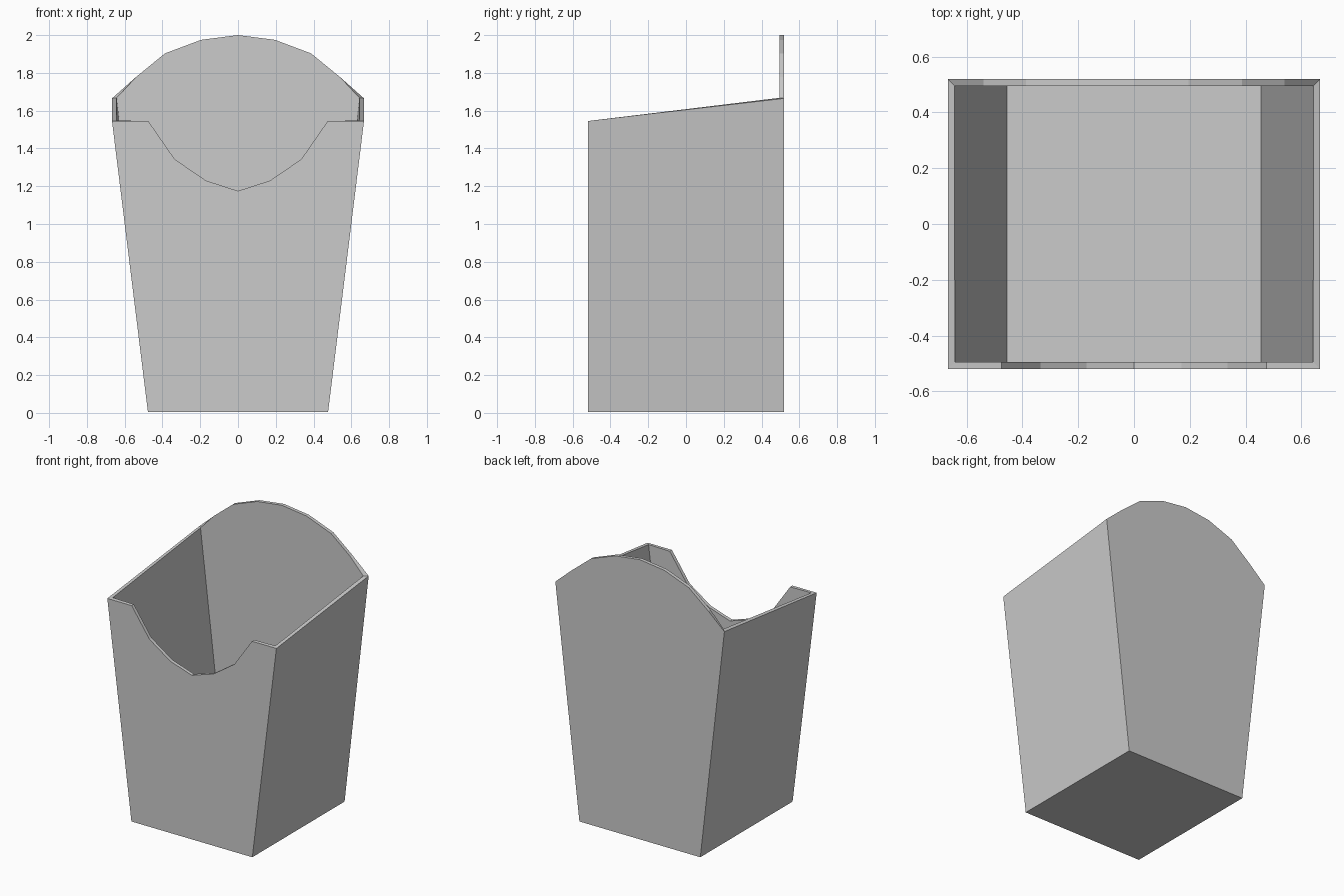
import bpy, bmesh

if "Cube" in bpy.data.objects:
    bpy.data.objects.remove(bpy.data.objects["Cube"])

DEPTH = 0.52      # half depth
BASE_Z = 0.005
WALL = 0.025

# right half outlines (x, z), from the bottom corner to the centre top
front_half = [(0.477, BASE_Z), (0.667, 1.545), (0.475, 1.545),
              (0.335, 1.343), (0.17, 1.23), (0, 1.175)]
back_half = [(0.477, BASE_Z), (0.667, 1.665), (0.54, 1.778),
             (0.387, 1.903), (0.195, 1.975), (0, 2.0)]

bm = bmesh.new()


def panel_loop(half, y):
    """Vertices of a mirrored outline, starting at bottom right."""
    pts = half + [(-x, z) for x, z in reversed(half[:-1])]
    return [bm.verts.new((x, y, z)) for x, z in pts]


# front and back panels
front = panel_loop(front_half, -DEPTH)
back = panel_loop(back_half, DEPTH)
bm.faces.new(front)
bm.faces.new(back[::-1])

# slanted side panels and floor
bm.faces.new([front[0], back[0], back[1], front[1]])
bm.faces.new([back[-1], front[-1], front[-2], back[-2]])
bm.faces.new([front[0], front[-1], back[-1], back[0]])

mesh = bpy.data.meshes.new("open_carton")
bm.normal_update()
bm.to_mesh(mesh)
bm.free()
carton = bpy.data.objects.new("open_carton", mesh)
bpy.context.collection.objects.link(carton)

# card thickness, added inwards
solid = carton.modifiers.new("thickness", 'SOLIDIFY')
solid.thickness = WALL
solid.offset = -1
solid.use_even_offset = True
solid.use_quality_normals = True
